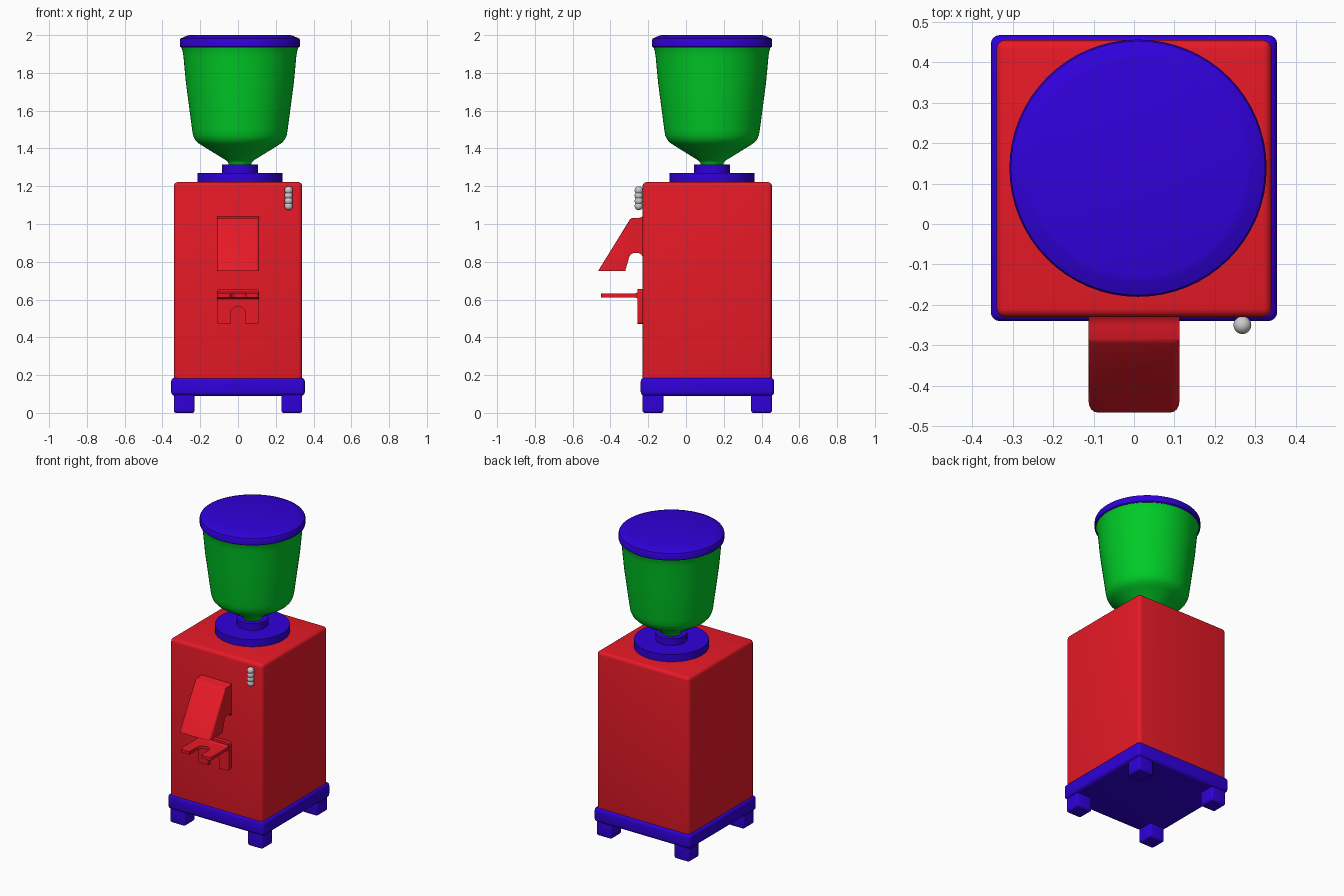
import bpy, bmesh, math
from mathutils import Vector

if "Cube" in bpy.data.objects:
    bpy.data.objects.remove(bpy.data.objects["Cube"])

def material(name, rgb):
    m = bpy.data.materials.new(name)
    m.diffuse_color = (*rgb, 1)
    m.use_nodes = True
    m.node_tree.nodes["Principled BSDF"].inputs["Base Color"].default_value = m.diffuse_color
    return m

RED = material("red", (0.8, 0.01, 0.02))
BLUE = material("blue", (0.03, 0.0, 0.7))
GREEN = material("green", (0.0, 0.6, 0.02))

def finish(name, bm, mat=None, angle=35):
    bmesh.ops.recalc_face_normals(bm, faces=bm.faces)
    me = bpy.data.meshes.new(name)
    bm.to_mesh(me)
    bm.free()
    ob = bpy.data.objects.new(name, me)
    bpy.context.collection.objects.link(ob)
    if mat:
        me.materials.append(mat)
    bpy.ops.object.select_all(action='DESELECT')
    ob.select_set(True)
    bpy.context.view_layer.objects.active = ob
    bpy.ops.object.shade_smooth_by_angle(angle=math.radians(angle))
    return ob

def box(name, lo, hi, bevel, mat):
    bm = bmesh.new()
    bmesh.ops.create_cube(bm, size=1)
    lo, hi = Vector(lo), Vector(hi)
    for v in bm.verts:
        v.co = (lo + hi) / 2 + v.co * (hi - lo)
    bmesh.ops.bevel(bm, geom=bm.edges[:], offset=bevel, segments=4, profile=0.5, affect='EDGES')
    return finish(name, bm, mat)

def prism(name, pts, place, a, b, mat, bevel=0, pick=None):
    """Extrude a 2D outline from depth a to b; place(u, v, depth) gives xyz."""
    bm = bmesh.new()
    rings = [[bm.verts.new(place(u, v, d)) for u, v in pts] for d in (a, b)]
    for r in rings:
        bm.faces.new(r)
    n = len(pts)
    for i in range(n):
        j = (i + 1) % n
        bm.faces.new((rings[0][i], rings[0][j], rings[1][j], rings[1][i]))
    if bevel:
        bmesh.ops.bevel(bm, geom=[e for e in bm.edges if pick(e)], offset=bevel,
                        segments=4, profile=0.5, affect='EDGES')
    return finish(name, bm, mat)

def lathe(name, profile, mat, n=64, centre=(0.01, 0.138)):
    bm = bmesh.new()
    rings = [[bm.verts.new((centre[0] + r * math.cos(2 * math.pi * i / n),
                            centre[1] + r * math.sin(2 * math.pi * i / n), z))
              for i in range(n)] for r, z in profile]
    for p, q in zip(rings, rings[1:]):
        for i in range(n):
            j = (i + 1) % n
            bm.faces.new((p[i], p[j], q[j], q[i]))
    bm.faces.new(rings[0])
    bm.faces.new(rings[-1])
    return finish(name, bm, mat)

def arch(w, base, top, n=10):
    """Points of a round-ended slot, from (-w, base) over the arch to (w, base)."""
    arc = [(-w * math.cos(math.pi * i / n), top - w + w * math.sin(math.pi * i / n))
           for i in range(n + 1)]
    return [(-w, base)] + arc + [(w, base)]

# Cabinet, base slab and four feet
box("body", (-0.34, -0.23, 0.16), (0.34, 0.455, 1.222), 0.022, RED)
box("base", (-0.354, -0.24, 0.09), (0.354, 0.467, 0.187), 0.022, BLUE)
for sx, side in ((-1, "left"), (1, "right")):
    for y, end in ((-0.175, "front"), (0.4, "back")):
        x = sx * 0.285
        box(f"{end}_{side}_foot", (x - 0.055, y - 0.055, 0), (x + 0.055, y + 0.055, 0.115), 0.012, BLUE)

# Round collar under the hopper
lathe("collar", [(0.225, 1.215), (0.225, 1.27), (0.095, 1.27), (0.095, 1.315), (0.06, 1.315)], BLUE)

# Hopper and lid
lathe("hopper", [(0.058, 1.305), (0.062, 1.325), (0.075, 1.338), (0.2, 1.415), (0.222, 1.43),
                 (0.238, 1.447), (0.248, 1.47), (0.253, 1.5), (0.286, 1.75), (0.299, 1.89),
                 (0.303, 1.915), (0.311, 1.94)], GREEN)
lathe("lid", [(0.312, 1.935), (0.318, 1.94), (0.318, 1.975), (0.314, 1.982), (0.28, 1.997),
              (0.268, 2.0)], BLUE)

# Outlet spout, side profile extruded across x
spout = [(-0.22, 1.05), (-0.232, 1.038), (-0.25, 1.032), (-0.285, 1.032), (-0.297, 1.024),
         (-0.466, 0.75), (-0.322, 0.75), (-0.3, 0.828), (-0.292, 0.84), (-0.278, 0.846),
         (-0.25, 0.846), (-0.236, 0.838), (-0.22, 0.815)]
prism("spout", spout, lambda u, v, d: (d, u, v), -0.112, 0.112, RED, 0.022,
      lambda e: abs(e.verts[0].co.x - e.verts[1].co.x) < 1e-4
      and {round(v.co.z, 3) for v in e.verts} == {0.75, 1.024})

# Wall bracket with an arched notch at the bottom
def outer_corner(axis):
    return lambda e: (abs(e.verts[0].co[axis] - e.verts[1].co[axis]) > 0.01
                      and all(abs(v.co.x) > 0.1 for v in e.verts))

bracket = [(-0.112, 0.655), (-0.112, 0.47)] + arch(0.04, 0.47, 0.565) + [(0.112, 0.47), (0.112, 0.655)]
prism("bracket", bracket, lambda u, v, d: (u, d, v), -0.256, -0.22, RED, 0.015, outer_corner(1))

# Forked holder plate with a rounded notch at the front
fork = [(-0.112, -0.245), (-0.112, -0.45)] + arch(0.042, -0.45, -0.33) + [(0.112, -0.45), (0.112, -0.245)]
prism("fork_plate", fork, lambda u, v, d: (u, v, d), 0.612, 0.632, RED, 0.02, outer_corner(2))

# Fillet where the fork meets the bracket
prism("fork_fillet", [(-0.25, 0.645), (-0.258, 0.638), (-0.27, 0.632), (-0.27, 0.612),
                      (-0.258, 0.606), (-0.25, 0.599)],
      lambda u, v, d: (d, u, v), -0.11, 0.11, RED)

# Column of small button beads
for i in range(4):
    bm = bmesh.new()
    bmesh.ops.create_uvsphere(bm, u_segments=24, v_segments=16, radius=0.022)
    bmesh.ops.translate(bm, verts=bm.verts, vec=(0.268, -0.25, 1.178 - i * 0.0277))
    finish(f"button_{i + 1}", bm)
